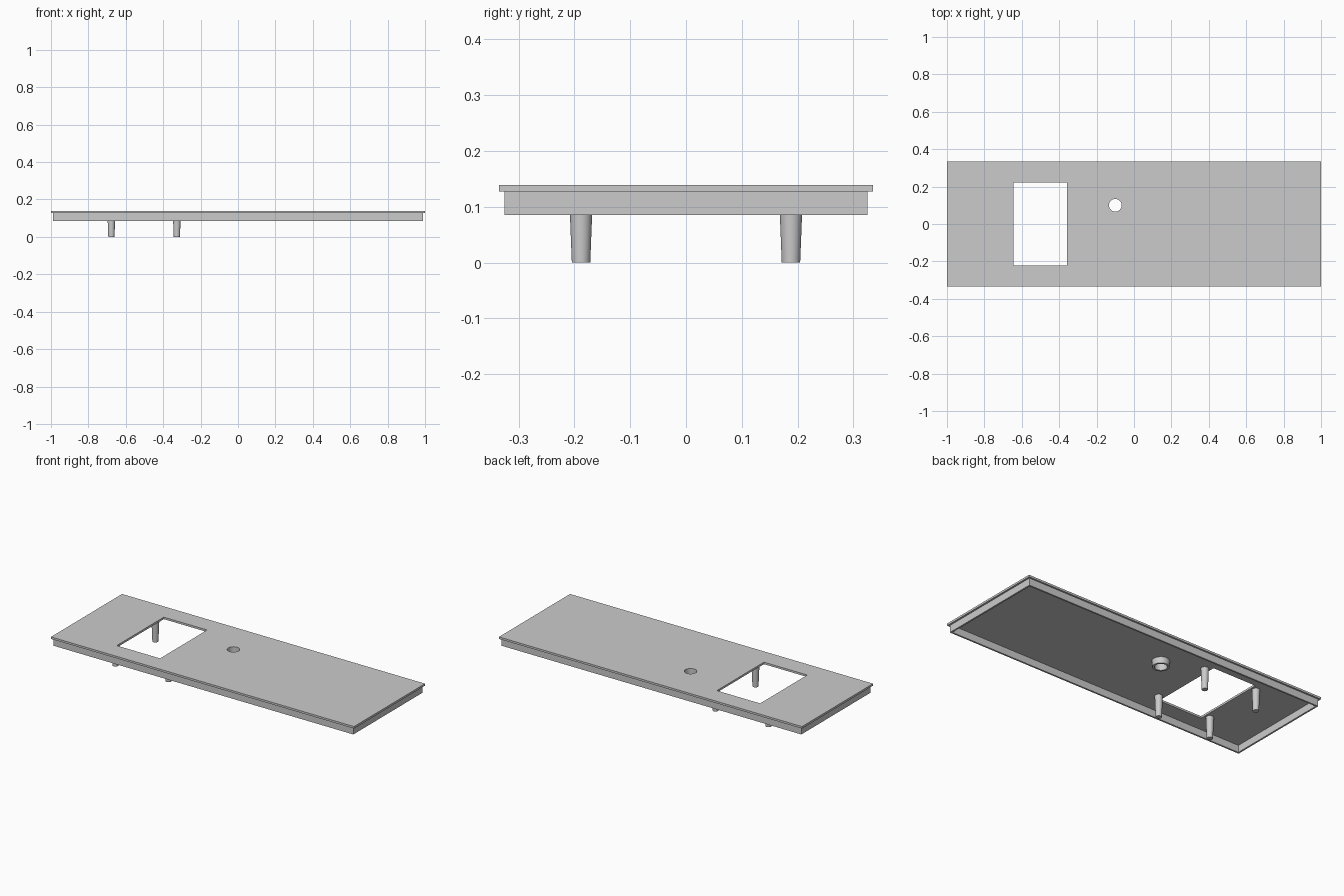
import bpy
import bmesh
import math

cube = bpy.data.objects.get("Cube")
if cube:
    bpy.data.objects.remove(cube, do_unlink=True)

TOP, UNDERSIDE, RIM_BASE = 0.139, 0.127, 0.085
WINDOW_X = -0.502
HOLE = (-0.10, 0.10)
HOLE_RADIUS = 0.034

grey = bpy.data.materials.new("plain grey")
grey.use_nodes = True
grey.diffuse_color = (0.6, 0.6, 0.6, 1)
grey.node_tree.nodes["Principled BSDF"].inputs["Base Color"].default_value = grey.diffuse_color


def finish(name, bm):
    bmesh.ops.recalc_face_normals(bm, faces=bm.faces)
    mesh = bpy.data.meshes.new(name)
    bm.to_mesh(mesh)
    bm.free()
    mesh.materials.append(grey)
    obj = bpy.data.objects.new(name, mesh)
    bpy.context.collection.objects.link(obj)
    return obj


def box(name, x, y, half_x, half_y, bottom, top):
    bm = bmesh.new()
    bmesh.ops.create_cube(bm, size=2)
    for v in bm.verts:
        v.co.x = x + v.co.x * half_x
        v.co.y = y + v.co.y * half_y
        v.co.z = top if v.co.z > 0 else bottom
    return finish(name, bm)


def lathe(name, x, y, profile, closed=False, segments=32):
    """Turn a (radius, height) profile around a vertical axis."""
    bm = bmesh.new()
    rings = []
    for radius, z in profile:
        rings.append([bm.verts.new((x + radius * math.cos(math.tau * i / segments),
                                    y + radius * math.sin(math.tau * i / segments), z))
                      for i in range(segments)])
    pairs = list(zip(rings, rings[1:]))
    if closed:
        pairs.append((rings[-1], rings[0]))
    else:
        bm.faces.new(rings[0])
        bm.faces.new(rings[-1])
    for a, b in pairs:
        for i in range(segments):
            j = (i + 1) % segments
            bm.faces.new((a[i], a[j], b[j], b[i]))
    return finish(name, bm)


def activate(obj):
    bpy.ops.object.select_all(action="DESELECT")
    obj.select_set(True)
    bpy.context.view_layer.objects.active = obj


def cut(obj, cutter):
    mod = obj.modifiers.new("cut", "BOOLEAN")
    mod.operation = "DIFFERENCE"
    mod.solver = "EXACT"
    mod.object = cutter
    activate(obj)
    bpy.ops.object.modifier_apply(modifier=mod.name)
    bpy.data.objects.remove(cutter, do_unlink=True)


def smooth(obj):
    activate(obj)
    bpy.ops.object.shade_smooth_by_angle(angle=math.radians(30))


# Top plate with its rectangular window and round hole
plate = box("top_plate", 0, 0, 1.0, 0.335, UNDERSIDE, TOP)
cut(plate, box("window_cutter", WINDOW_X, 0, 0.143, 0.222, 0, 0.3))
cut(plate, lathe("hole_cutter", *HOLE, [(HOLE_RADIUS, 0), (HOLE_RADIUS, 0.3)]))
smooth(plate)

# Thin skirt set in from the plate edge
skirt = box("skirt", 0, 0, 0.989, 0.325, RIM_BASE, UNDERSIDE)
cut(skirt, box("skirt_cutter", 0, 0, 0.979, 0.315, 0, 0.3))

# Collar below the round hole
collar = lathe("hole_collar", *HOLE,
               [(HOLE_RADIUS, UNDERSIDE), (0.048, UNDERSIDE),
                (0.045, 0.092), (HOLE_RADIUS, 0.092)], closed=True)
smooth(collar)

# Four tapered pegs beside the window
for side_x, x_name in ((-1, "right"), (1, "left")):
    for side_y, y_name in ((-1, "front"), (1, "back")):
        peg = lathe(f"peg_{y_name}_{x_name}", WINDOW_X + side_x * 0.175, side_y * 0.188,
                    [(0.0165, 0), (0.0215, UNDERSIDE)])
        smooth(peg)
